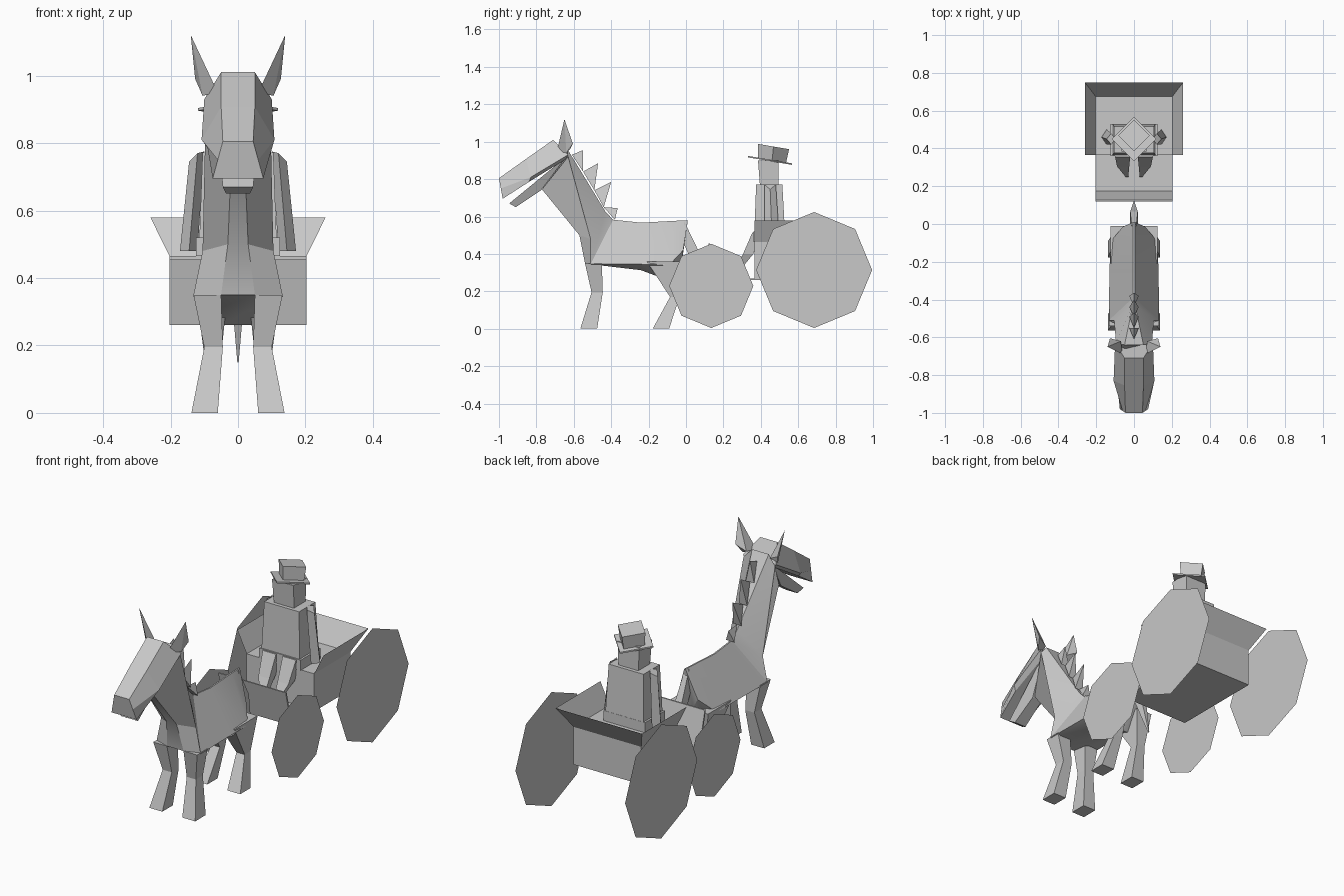
import bpy, bmesh, math
from mathutils import Vector

if "Cube" in bpy.data.objects:
    bpy.data.objects.remove(bpy.data.objects["Cube"])

grey = bpy.data.materials.new("plain_grey")
grey.diffuse_color = (0.58, 0.58, 0.58, 1)
grey.use_nodes = True
grey.node_tree.nodes["Principled BSDF"].inputs["Base Color"].default_value = grey.diffuse_color


def make(name, verts, faces, smooth=False):
    me = bpy.data.meshes.new(name)
    me.from_pydata([tuple(v) for v in verts], [], faces)
    bm = bmesh.new()
    bm.from_mesh(me)
    bmesh.ops.recalc_face_normals(bm, faces=bm.faces)
    bm.to_mesh(me)
    bm.free()
    me.materials.append(grey)
    ob = bpy.data.objects.new(name, me)
    bpy.context.collection.objects.link(ob)
    if smooth:
        bpy.context.view_layer.objects.active = ob
        ob.select_set(True)
        bpy.ops.object.shade_smooth_by_angle(angle=math.radians(30))
        ob.select_set(False)
    return ob


def loft(name, rings, smooth=False):
    """Skin a row of equal closed rings and cap both ends."""
    n = len(rings[0])
    verts = [p for r in rings for p in r]
    faces = [(k * n + i, k * n + (i + 1) % n, (k + 1) * n + (i + 1) % n, (k + 1) * n + i)
             for k in range(len(rings) - 1) for i in range(n)]
    last = (len(rings) - 1) * n
    faces += [tuple(range(n)), tuple(range(last, last + n))]
    return make(name, verts, faces, smooth)


def rect(x0, x1, y0, y1, z):
    return [(x0, y0, z), (x1, y0, z), (x1, y1, z), (x0, y1, z)]


def sym(*pts):
    """Closed ring from right-hand points, mirrored across x."""
    return list(pts) + [(-x, y, z) for x, y, z in reversed(pts)]


# Horse neck and body
loft("horse_body", [
    sym((.05, -.64, .97), (.095, -.63, .92), (.02, -.77, .745)),
    sym((.006, -.43, .625), (.105, -.51, .48), (.03, -.57, .50)),
    sym((.004, -.39, .583), (.133, -.51, .345), (.05, -.54, .35)),
    sym((.004, -.24, .567), (.130, -.24, .345), (.05, -.24, .313)),
    sym((.004, -.06, .577), (.122, -.09, .34), (.05, -.10, .26)),
    sym((.004, .01, .58), (.06, -.015, .42), (.03, -.02, .37)),
], True)

# Horse head and jaw
loft("horse_head", [
    sym((.05, -.71, 1.01), (.10, -.63, .93), (.07, -.645, .905)),
    sym((.05, -.855, .908), (.108, -.83, .81), (.09, -.84, .785)),
    sym((.045, -1.0, .805), (.06, -.99, .75), (.075, -.98, .695)),
])
loft("horse_jaw", [
    sym((.07, -.64, .92), (.03, -.775, .74)),
    sym((.045, -.945, .67), (.035, -.91, .65)),
])

# Mane spikes
crest = [(-.61, .93), (-.55, .84), (-.49, .74), (-.44, .65), (-.38, .583)]
tips = [(-.55, .955), (-.47, .885), (-.40, .785), (-.365, .645)]
for i, (ty, tz) in enumerate(tips):
    (ay, az), (by, bz) = crest[i], crest[i + 1]
    make(f"mane_spike_{i + 1}",
         [(0, ay, az), (.025, by, bz), (-.025, by, bz), (0, ty, tz)],
         [(0, 1, 3), (1, 2, 3), (2, 0, 3), (0, 2, 1)])

# Tail
loft("tail", [
    sym((.012, -.01, .575), (.02, -.01, .45)),
    sym((.02, .065, .42), (.02, .03, .36)),
    sym((.002, .12, .155), (.002, .115, .15)),
])

for side, s in (("right", 1), ("left", -1)):
    # Ears
    make(f"ear_{side}",
         [(s * .06, -.69, .95), (s * .105, -.64, .94), (s * .127, -.605, .99),
          (s * .07, -.62, .96), (s * .14, -.65, 1.12)],
         [(0, 1, 4), (1, 2, 4), (2, 3, 4), (3, 0, 4), (0, 3, 2, 1)])
    # Legs
    loft(f"front_leg_{side}", [
        rect(s * .06, s * .138, -.565, -.475, 0),
        rect(s * .045, s * .10, -.505, -.445, .195),
        rect(s * .05, s * .132, -.54, -.45, .35)])
    loft(f"hind_leg_{side}", [
        rect(s * .06, s * .138, -.178, -.09, 0),
        rect(s * .05, s * .10, -.085, -.035, .17),
        rect(s * .03, s * .125, -.21, -.01, .36)])

    # Flat eight-sided wheels
    for part, x, cy, r in (("front", .265, .135, .225), ("rear", .33, .685, .31)):
        make(f"{part}_wheel_{side}",
             [(s * x, cy + r * math.cos(a * math.pi / 4),
               r + .004 + r * math.sin(a * math.pi / 4)) for a in range(8)],
             [tuple(range(8))])

    # Flared cart side
    make(f"cart_flare_{side}",
         [(s * .203, .365, .465), (s * .203, .675, .465),
          (s * .26, .75, .58), (s * .26, .365, .58)], [(0, 1, 2, 3)])

    # Driver arms and shins
    loft(f"driver_arm_{side}", [
        [(s * .12, .46, .48), (s * .145, .42, .48), (s * .172, .46, .48), (s * .145, .50, .48)],
        [(s * .10, .45, .775), (s * .12, .42, .77), (s * .145, .45, .745), (s * .12, .48, .77)]])
    loft(f"driver_shin_{side}", [
        rect(s * .02, s * .10, .355, .40, .515),
        rect(s * .025, s * .09, .305, .36, .40),
        rect(s * .03, s * .045, .25, .27, .29)])

# Cart body, footboard and rear flare
loft("cart_box", [rect(-.203, .203, .365, .675, .26), rect(-.203, .203, .365, .675, .465)])
loft("cart_floor", [rect(-.203, .203, .17, .37, .26), rect(-.203, .203, .175, .37, .268)])
loft("footboard", [rect(-.203, .203, .165, .177, .26), rect(-.203, .203, .12, .128, .455)])
make("cart_flare_back",
     [(-.203, .675, .465), (.203, .675, .465), (.26, .75, .58), (-.26, .75, .58)],
     [(0, 1, 2, 3)])

# Driver lap, torso and head
loft("driver_lap", [rect(-.125, .125, .36, .53, .465), rect(-.125, .125, .36, .53, .52)])
loft("driver_torso", [rect(-.115, .115, .365, .53, .50), rect(-.105, .105, .375, .515, .772)])
loft("driver_head", [rect(-.06, .06, .395, .495, .77), rect(-.065, .065, .385, .495, .90)])


# Tilted diamond hat
def diamond(r, cy, cz):
    slope = -.17
    return [(r * math.cos(a * math.pi / 2), cy + r * math.sin(a * math.pi / 2),
             cz + slope * r * math.sin(a * math.pi / 2)) for a in range(4)]


loft("hat_brim", [diamond(.118, .45, .896), diamond(.118, .45, .904)])
loft("hat_crown", [diamond(.075, .46, .90), diamond(.083, .468, .974)])
